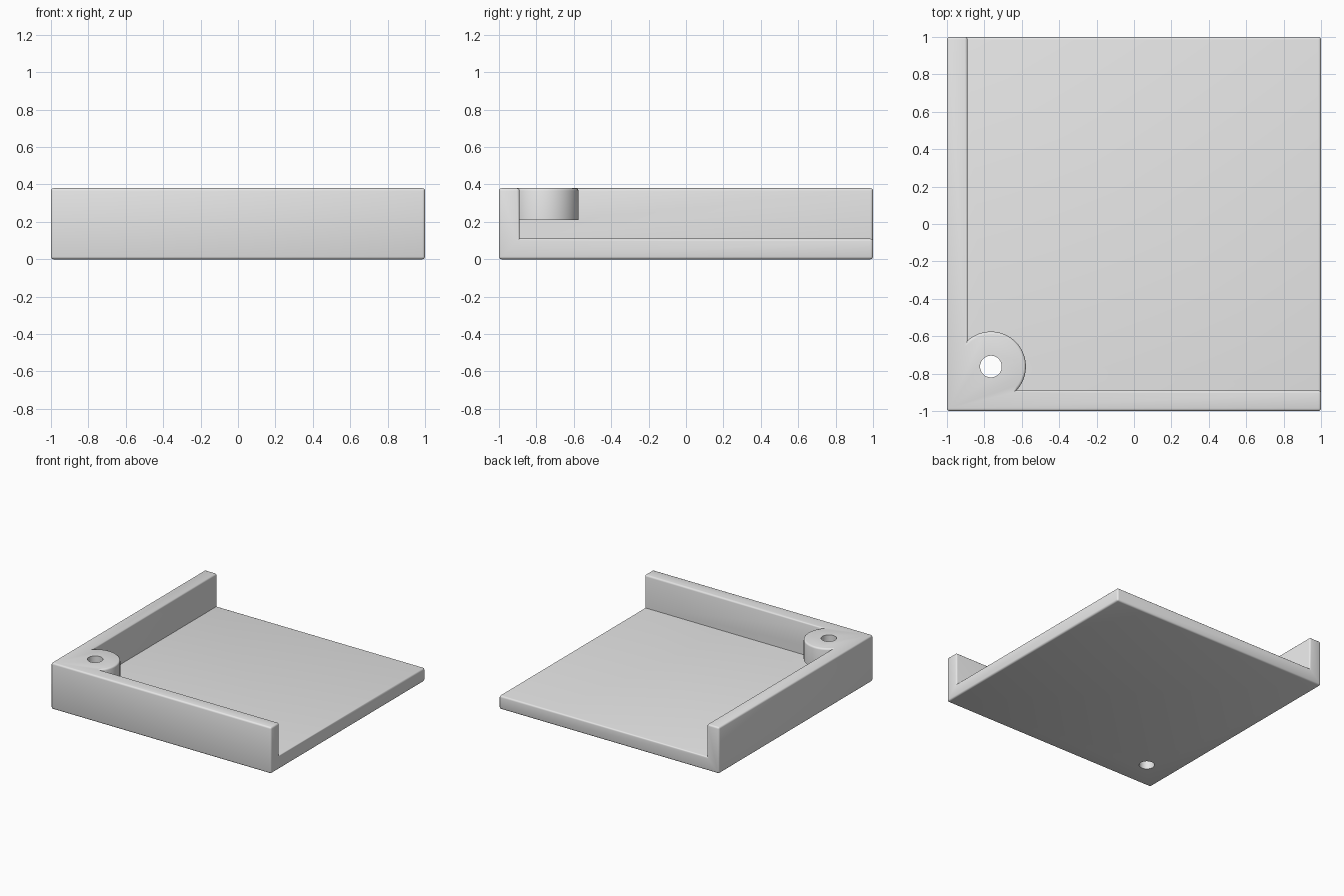
import bpy, bmesh, math
from mathutils import Vector

if "Cube" in bpy.data.objects:
    bpy.data.objects.remove(bpy.data.objects["Cube"])

HEIGHT, FLOOR, WALL = 0.38, 0.11, -0.89
BOSS = Vector((-0.765, -0.762))
BOSS_R, BOSS_Z, HOLE_R = 0.187, 0.21, 0.058
ROUND = 0.014

grey = bpy.data.materials.new("plain_grey")
grey.diffuse_color = (0.8, 0.8, 0.8, 1)
grey.use_nodes = True
grey.node_tree.nodes["Principled BSDF"].inputs["Base Color"].default_value = grey.diffuse_color


def box(name, low, high):
    low, high = Vector(low), Vector(high)
    bpy.ops.mesh.primitive_cube_add(size=1, location=(low + high) / 2)
    ob = bpy.context.object
    ob.name, ob.scale = name, high - low
    bpy.ops.object.transform_apply(location=True, rotation=False, scale=True)
    return ob


def post(name, radius, z0, z1, sides):
    bpy.ops.mesh.primitive_cylinder_add(
        vertices=sides, radius=radius, depth=z1 - z0,
        location=(BOSS.x, BOSS.y, (z0 + z1) / 2))
    bpy.context.object.name = name
    bpy.ops.object.transform_apply(location=True, rotation=False, scale=True)
    return bpy.context.object


def subtract(ob, cutter):
    mod = ob.modifiers.new("cut", 'BOOLEAN')
    mod.operation, mod.solver, mod.object = 'DIFFERENCE', 'EXACT', cutter
    bpy.context.view_layer.objects.active = ob
    bpy.ops.object.modifier_apply(modifier=mod.name)
    bpy.data.objects.remove(cutter)


# Solid block, hollowed by a pocket that leaves two walls and a hanging screw boss
tray = box("corner_tray", (-1, -1, 0), (1, 1, HEIGHT))
pocket = box("pocket_cutter", (WALL, WALL, FLOOR), (1.5, 1.5, 0.6))
subtract(pocket, post("boss_cutter", BOSS_R, BOSS_Z, 0.8, 72))
subtract(tray, pocket)

# Screw hole through boss and floor
subtract(tray, post("hole_cutter", HOLE_R, -0.2, 0.6, 48))

# Round the outer edges, keeping the hole and the boss underside sharp
bm = bmesh.new()
bm.from_mesh(tray.data)
bmesh.ops.remove_doubles(bm, verts=bm.verts, dist=1e-5)
bmesh.ops.dissolve_limit(bm, angle_limit=0.01, verts=bm.verts, edges=bm.edges)


def is_rounded(edge):
    if not edge.is_manifold or not edge.is_convex:
        return False
    if edge.calc_face_angle() < math.radians(30):
        return False
    if all(abs(v.co.z - BOSS_Z) < 0.001 for v in edge.verts):
        return False
    return not all((v.co.xy - BOSS).length < HOLE_R + 0.01 for v in edge.verts)


bmesh.ops.bevel(bm, geom=[e for e in bm.edges if is_rounded(e)], offset=ROUND,
                offset_type='OFFSET', segments=3, profile=0.5,
                affect='EDGES', clamp_overlap=False)
bm.to_mesh(tray.data)
bm.free()

tray.data.materials.clear()
tray.data.materials.append(grey)
for poly in tray.data.polygons:
    poly.material_index = 0
bpy.ops.object.select_all(action='DESELECT')
tray.select_set(True)
bpy.context.view_layer.objects.active = tray
bpy.ops.object.shade_smooth_by_angle(angle=math.radians(35))
